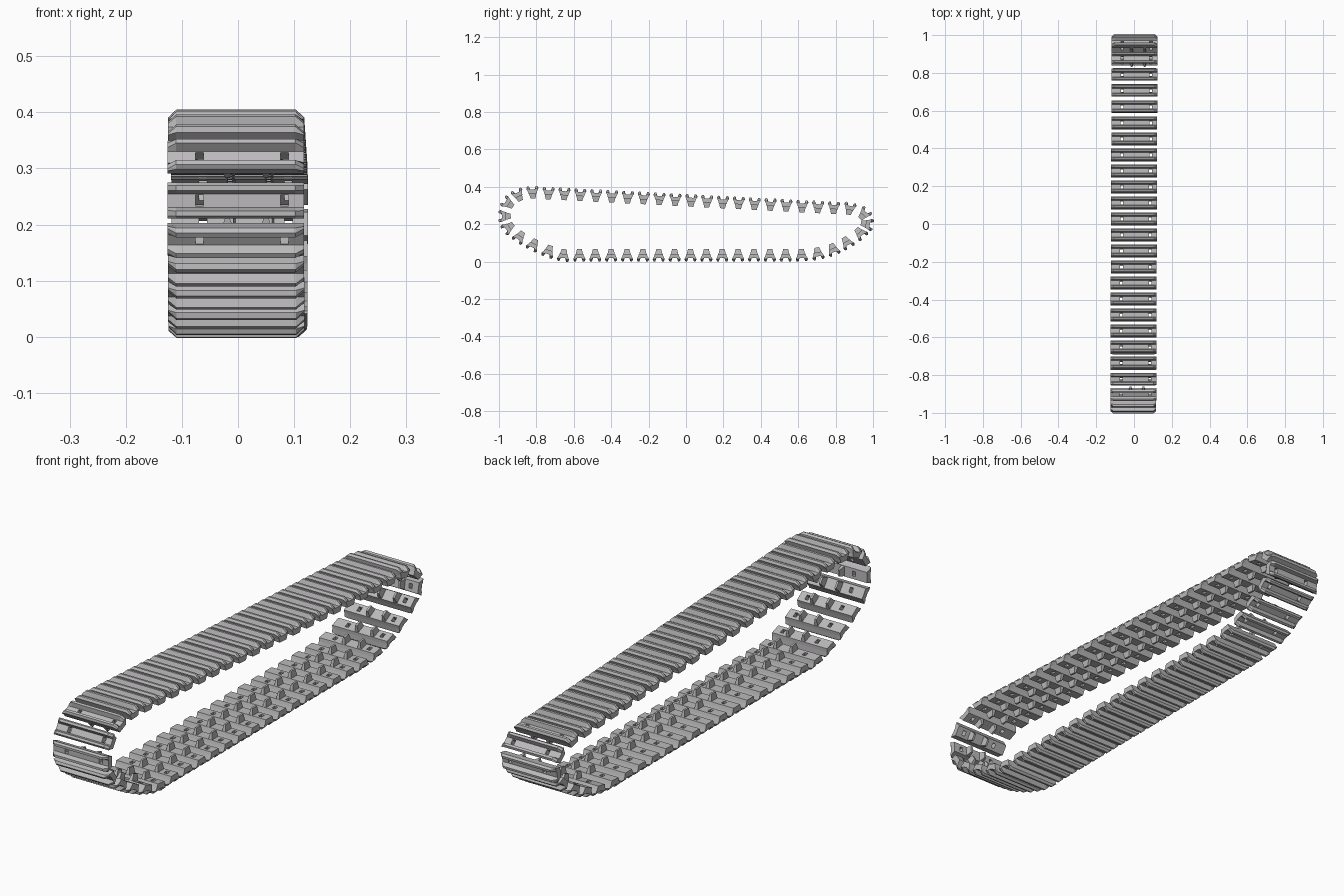
import bpy, bmesh
from mathutils import Matrix, Vector

cube = bpy.data.objects.get("Cube")
if cube:
    bpy.data.objects.remove(cube)

steel = bpy.data.materials.new("worn grey steel")
COLOUR = (0.50, 0.49, 0.50, 1)
steel.diffuse_color = COLOUR
steel.use_nodes = True
steel.node_tree.nodes["Principled BSDF"].inputs["Base Color"].default_value = COLOUR

HALF_WIDTH, CHAMFER = 0.1215, 0.015


def loft(bm, sections):
    """Skin a list of equal-length closed sections and cap both ends."""
    rings = [[bm.verts.new(p) for p in s] for s in sections]
    for a, b in zip(rings, rings[1:]):
        for i in range(len(a)):
            j = (i + 1) % len(a)
            bm.faces.new((a[i], a[j], b[j], b[i]))
    bm.faces.new(rings[0])
    bm.faces.new(rings[-1])


def finish(bm, name):
    bmesh.ops.recalc_face_normals(bm, faces=bm.faces)
    mesh = bpy.data.meshes.new(name)
    bm.to_mesh(mesh)
    bm.free()
    mesh.materials.append(steel)
    obj = bpy.data.objects.new(name, mesh)
    bpy.context.collection.objects.link(obj)
    return obj


# Shoe plate: local x across, y along the path, z outwards
half = [(0.012, 0.015), (0.018, 0.033), (0.027, 0.033), (0.032, 0.024),
        (0.025, 0.006), (0.021, -0.007)]
profile = half + [(-t, n) for t, n in reversed(half)]
bm = bmesh.new()
loft(bm, [[(x, t, min(n, cap)) for t, n in profile]
          for x, cap in ((-HALF_WIDTH, 0.019), (-HALF_WIDTH + CHAMFER, 1),
                         (HALF_WIDTH - CHAMFER, 1), (HALF_WIDTH, 0.019))])
shoe = finish(bm, "track_link")

# Two slots through the plate
bm = bmesh.new()
for x in (-0.065, 0.087):
    bmesh.ops.create_cube(bm, size=1, matrix=Matrix.Translation((x, 0, 0))
                          @ Matrix.Diagonal((0.014, 0.019, 0.2, 1)))
cutter = finish(bm, "slot_cutter")
cutter.hide_render = True
mod = shoe.modifiers.new("slots", "BOOLEAN")
mod.object, mod.solver = cutter, "EXACT"
bpy.context.view_layer.update()
cut_mesh = bpy.data.meshes.new_from_object(
    shoe.evaluated_get(bpy.context.evaluated_depsgraph_get()))

# Two guide teeth on the inner face
bm = bmesh.new()
bm.from_mesh(cut_mesh)
for x in (-0.015, 0.054):
    loft(bm, [[(x + sx * w, sy * t, n) for sx, sy in ((-1, -1), (1, -1), (1, 1), (-1, 1))]
              for w, t, n in ((0.008, 0.020, -0.005), (0.004, 0.013, -0.033))])
link_obj = finish(bm, "track_link_master")
link_mesh = link_obj.data
for o in (shoe, cutter, link_obj):
    bpy.data.objects.remove(o)


def run(a, b, count):
    """Evenly spaced link centres on a straight run."""
    a, b = Vector(a), Vector(b)
    return [a.lerp(b, i / (count - 1)) for i in range(count)]


# Closed path of link centres (y, z): top run, rear bend, bottom run, front bend
rear = [(0.952, 0.254), (0.968, 0.200), (0.932, 0.152), (0.860, 0.102),
        (0.787, 0.065), (0.705, 0.043)]
front = [(-0.735, 0.055), (-0.816, 0.090), (-0.890, 0.132), (-0.950, 0.182),
         (-0.970, 0.243), (-0.952, 0.312), (-0.897, 0.355)]
path = (run((-0.820, 0.370), (0.875, 0.283), 21) + [Vector(p) for p in rear]
        + run((0.618, 0.034), (-0.655, 0.034), 16) + [Vector(p) for p in front])

# Place one link at every centre, turned to follow the path
for i, p in enumerate(path):
    along = (path[(i + 1) % len(path)] - path[i - 1]).normalized()
    t = Vector((0, along.x, along.y))
    n = Vector((0, -along.y, along.x))
    x = t.cross(n)
    obj = bpy.data.objects.new(f"track_link_{i + 1:02d}", link_mesh)
    bpy.context.collection.objects.link(obj)
    turn = Matrix((x, t, n)).transposed().to_4x4()
    obj.matrix_world = Matrix.Translation((0.0035 * p.x - 0.0005, p.x, p.y)) @ turn
